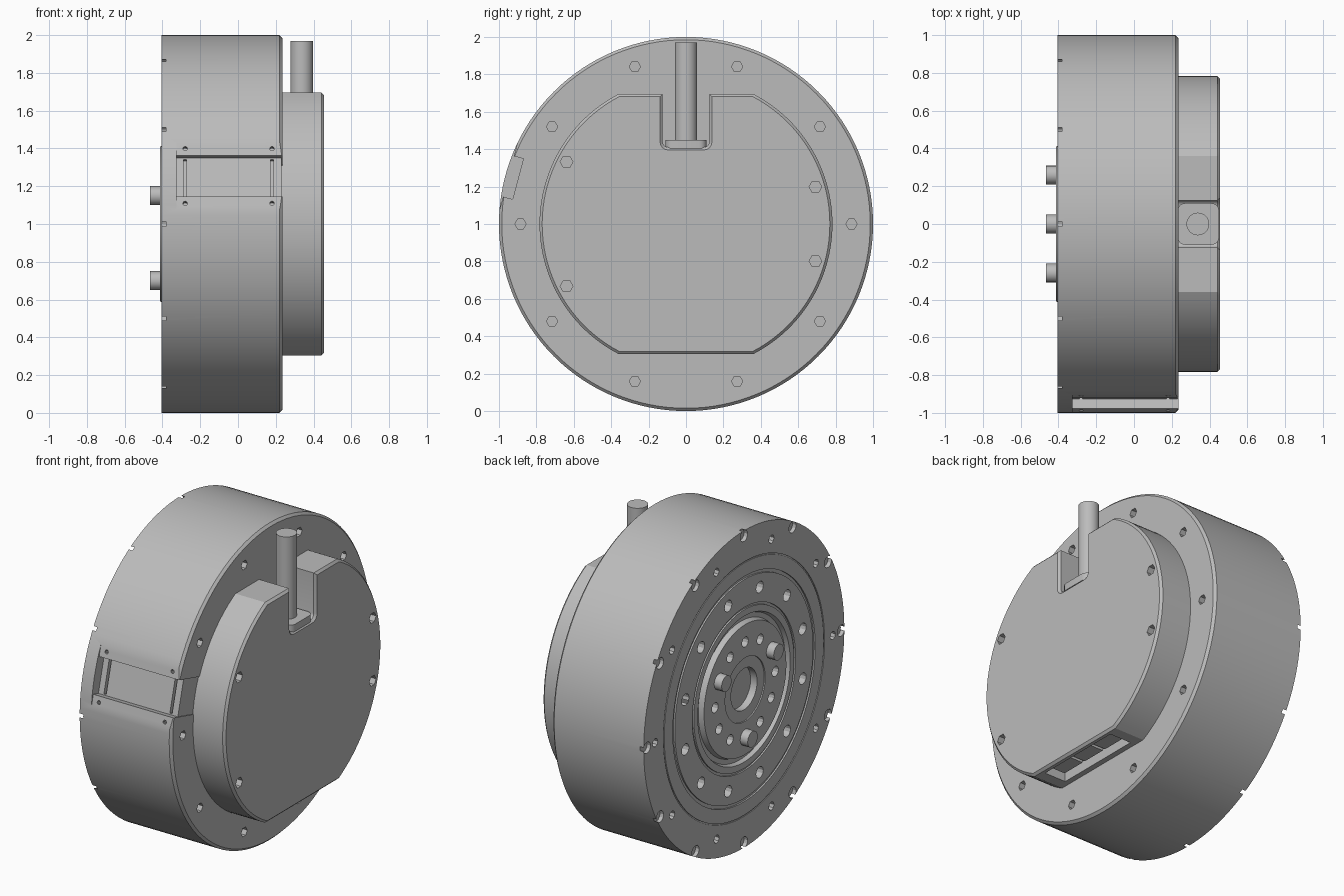
import bpy, bmesh, math
from mathutils import Matrix, Vector

if "Cube" in bpy.data.objects:
    bpy.data.objects.remove(bpy.data.objects["Cube"])

metal = bpy.data.materials.new("satin grey metal")
metal.use_nodes = True
GREY = (0.5, 0.5, 0.5, 1)
metal.diffuse_color = GREY
metal.node_tree.nodes["Principled BSDF"].inputs["Base Color"].default_value = GREY

CENTRE = Matrix.Translation((0, 0, 1))
TILT = math.radians(15)
s, c = math.sin(TILT), math.cos(TILT)
# Side panel frame: local x = axis, y = along the panel, z = outwards
PANEL = CENTRE @ Matrix(((1, 0, 0, 0), (0, s, -c, 0), (0, c, s, 0), (0, 0, 0, 1)))
ALONG_X = Matrix.Rotation(math.pi / 2, 4, 'Y')


def finish(name, bm):
    bmesh.ops.recalc_face_normals(bm, faces=bm.faces)
    mesh = bpy.data.meshes.new(name)
    bm.to_mesh(mesh)
    bm.free()
    mesh.materials.append(metal)
    ob = bpy.data.objects.new(name, mesh)
    bpy.context.collection.objects.link(ob)
    return ob


def activate(ob):
    bpy.ops.object.select_all(action='DESELECT')
    ob.select_set(True)
    bpy.context.view_layer.objects.active = ob


def smooth(ob, degrees=25):
    activate(ob)
    bpy.ops.object.shade_smooth_by_angle(angle=math.radians(degrees))


def add_box(bm, lo, hi, frame=Matrix()):
    lo, hi = Vector(lo), Vector(hi)
    size = Matrix.Diagonal((*(hi - lo), 1))
    bmesh.ops.create_cube(bm, size=1, matrix=frame @ Matrix.Translation((lo + hi) / 2) @ size)


def add_rod(bm, radius, start, end, sides, frame):
    at = Matrix.Translation((0, 0, (start + end) / 2))
    bmesh.ops.create_cone(bm, cap_ends=True, segments=sides, radius1=radius, radius2=radius,
                          depth=end - start, matrix=frame @ at)


def at_polar(radius, degrees):
    a = math.radians(degrees)
    return Matrix.Translation((0, radius * math.cos(a), 1 + radius * math.sin(a))) @ ALONG_X


def cut(ob, bm):
    cutter = finish("cutter", bm)
    cutter.hide_render = True
    activate(ob)
    mod = ob.modifiers.new("cut", 'BOOLEAN')
    mod.operation, mod.solver, mod.object = 'DIFFERENCE', 'EXACT', cutter
    bpy.ops.object.modifier_apply(modifier=mod.name)
    bpy.data.objects.remove(cutter)


def cut_box(ob, lo, hi, frame=Matrix()):
    bm = bmesh.new()
    add_box(bm, lo, hi, frame)
    cut(ob, bm)


def cut_holes(ob, spots, radius, start, end, sides):
    bm = bmesh.new()
    for r, angle in spots:
        add_rod(bm, radius, start, end, sides, at_polar(r, angle))
    cut(ob, bm)


# Drum with stepped rings on its output face: (radius, x)
FACE = -0.405
profile = [(0, -.36), (.13, -.36), (.13, FACE), (.2, FACE), (.2, -.413), (.41, -.413),
           (.42, -.38), (.45, -.38), (.46, FACE), (.5, FACE), (.5, -.395), (.515, -.395),
           (.515, FACE), (.69, FACE), (.69, -.395), (.71, -.395), (.71, FACE),
           (.795, FACE), (.795, -.4), (.803, -.4), (.803, FACE),
           (1, FACE), (1, .22), (.985, .235), (0, .235)]
bm = bmesh.new()
verts = [bm.verts.new((x, r, 0)) for r, x in profile]
edges = [bm.edges.new(pair) for pair in zip(verts, verts[1:])]
bmesh.ops.spin(bm, geom=verts + edges, axis=(1, 0, 0), cent=(0, 0, 0),
               angle=2 * math.pi, steps=128)
bmesh.ops.remove_doubles(bm, verts=bm.verts, dist=1e-5)
bm.transform(CENTRE)
drum = finish("drum_housing", bm)

# Bolt holes on both faces
rim = [(.885, 36 * i) for i in range(10)]
cut_holes(drum, rim, .03, .19, .3, 6)
cut_holes(drum, rim, .026, -.5, -.36, 8)
cut_holes(drum, [(.967, 30 * i) for i in range(12)], .036, -.5, -.38, 12)
cut_holes(drum, [(.605, 30 * i + 15) for i in range(12)], .036, -.5, -.36, 12)
BOLTS = (30, 150, 270)
cut_holes(drum, [(.3, a) for a in range(0, 360, 30) if a not in BOLTS], .032, -.5, -.36, 12)

# Flattened side panel: flat land, sunken window, slots and screw holes
cut_box(drum, (-.325, -.2, .9825), (.3, .2, 1.1), PANEL)
cut_box(drum, (-.325, -.112, .93), (.3, .112, 1.1), PANEL)
cut_box(drum, (.229, -.112, .7), (.3, .112, 1.1), PANEL)
for x in (-.28, .18):
    cut_box(drum, (x - .008, -.105, .9), (x + .008, .105, 1), PANEL)
bm = bmesh.new()
for x in (-.28, .18):
    for y in (-.15, .15):
        add_rod(bm, .012, .95, 1.1, 8, PANEL @ Matrix.Translation((x, y, 0)))
cut(drum, bm)
smooth(drum)

# Output bolts
for i, angle in enumerate(BOLTS):
    bm = bmesh.new()
    add_rod(bm, .05, -.465, -.37, 16, at_polar(.3, angle))
    smooth(finish(f"output_bolt_{i + 1}", bm), 35)

# Rear cover: truncated disc with a notch for the cable
R, FLAT, SLOT, FLOOR, ROUND = .783, .695, .125, .41, .03
limit = math.asin(FLAT / R)
STEPS = 40
half = [(SLOT, FLAT)]
for i in range(STEPS + 1):
    a = limit * (1 - 2 * i / STEPS)
    half.append((R * math.cos(a), R * math.sin(a)))
corner = []
for i in range(5):
    a = -math.pi / 2 * (1 - i / 4)
    corner.append((SLOT - ROUND + ROUND * math.cos(a), FLOOR + ROUND + ROUND * math.sin(a)))
half = corner + half
outline = half + [(-y, z) for y, z in reversed(half)]
bm = bmesh.new()
base = bm.faces.new([bm.verts.new((.225, y, z + 1)) for y, z in outline])
out = bmesh.ops.extrude_face_region(bm, geom=[base])["geom"]
top = [g for g in out if isinstance(g, bmesh.types.BMVert)]
bmesh.ops.translate(bm, verts=top, vec=(.23, 0, 0))
front = [e for e in bm.edges if all(v.co.x > .45 for v in e.verts)]
bmesh.ops.bevel(bm, geom=front, offset=.014, segments=1, affect='EDGES')
cover = finish("rear_cover", bm)
cut_holes(cover, [(.72, 16), (.72, -16), (.72, 152.5), (.72, 207.5)], .034, .41, .5, 6)
cut_box(cover, (.27, -.29, .28), (.42, .29, .37))
smooth(cover)

# Connector sockets inside the underside recess
for i, (lo, hi) in enumerate(((-.26, -.1), (-.08, .08), (.1, .26))):
    bm = bmesh.new()
    add_box(bm, (.3, lo, .335), (.39, hi, .38))
    finish(f"underside_socket_{i + 1}", bm)

# Cable gland and cable
bm = bmesh.new()
add_box(bm, (.23, -.11, 1.405), (.45, .11, 1.45))
upright = [e for e in bm.edges if abs(e.verts[0].co.z - e.verts[1].co.z) > .01]
bmesh.ops.bevel(bm, geom=upright, offset=.04, segments=4, profile=.5, affect='EDGES')
smooth(finish("cable_gland", bm))
bm = bmesh.new()
add_rod(bm, .06, 1.44, 1.97, 32, Matrix.Translation((.338, 0, 0)))
smooth(finish("cable", bm))
